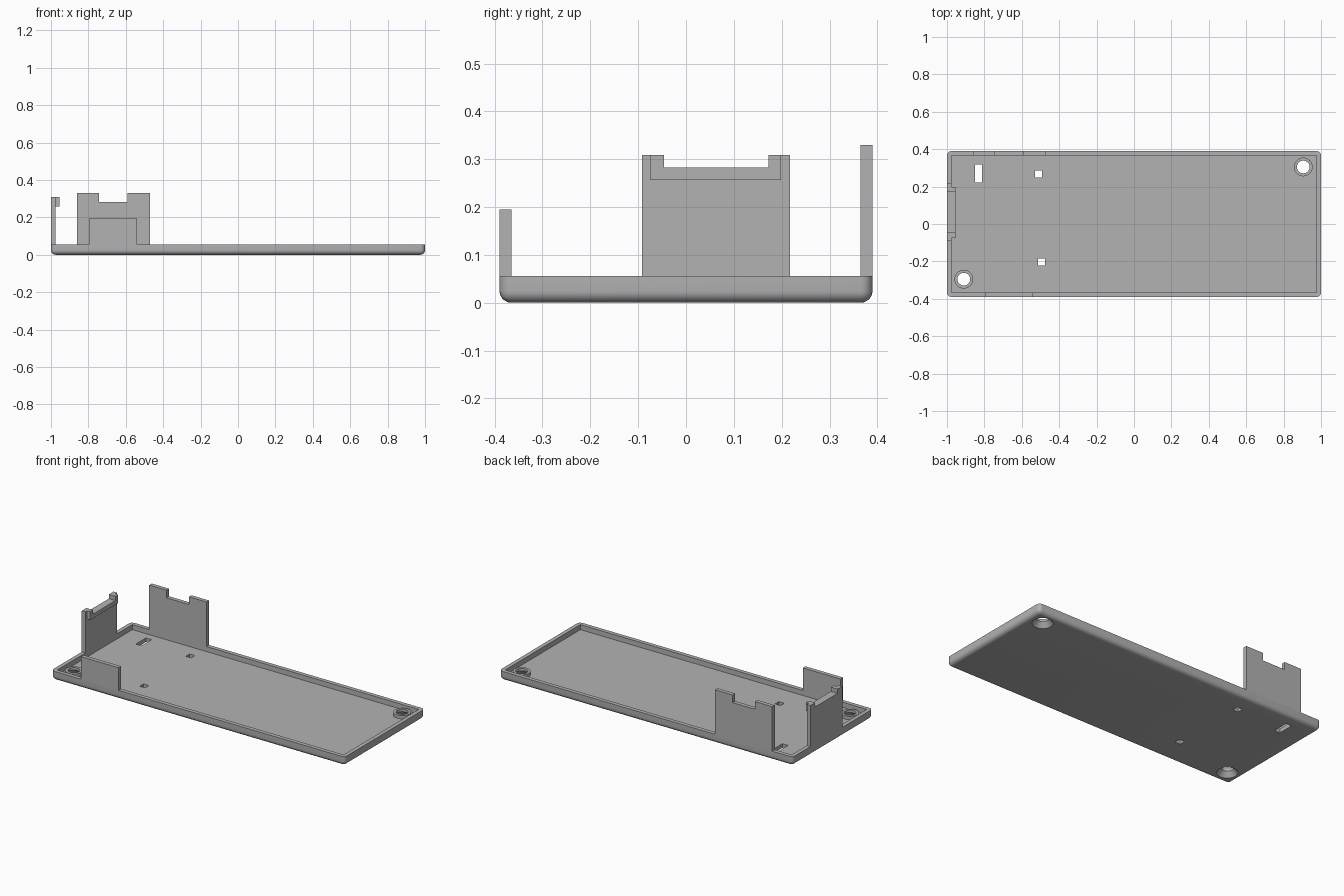
import bpy, bmesh
from math import radians
from mathutils import Matrix

if "Cube" in bpy.data.objects:
    bpy.data.objects.remove(bpy.data.objects["Cube"])

grey = bpy.data.materials.new("plain grey")
grey.use_nodes = True
colour = (0.45, 0.45, 0.45, 1)
grey.diffuse_color = colour
grey.node_tree.nodes["Principled BSDF"].inputs["Base Color"].default_value = colour

HALF_X, HALF_Y, RIM, WALL, FLOOR = 1.0, 0.39, 0.056, 0.025, 0.025


def finish(bm, name):
    bmesh.ops.recalc_face_normals(bm, faces=bm.faces)
    mesh = bpy.data.meshes.new(name)
    bm.to_mesh(mesh)
    bm.free()
    mesh.materials.append(grey)
    obj = bpy.data.objects.new(name, mesh)
    bpy.context.collection.objects.link(obj)
    return obj


def box(name, lo, hi, rounding=0):
    bm = bmesh.new()
    bmesh.ops.create_cube(bm, size=1)
    for v in bm.verts:
        v.co = [(a + b) / 2 + c * (b - a) for a, b, c in zip(lo, hi, v.co)]
    if rounding:
        # round every edge except the top rim
        edges = [e for e in bm.edges if min(v.co.z for v in e.verts) < hi[2] - 0.001]
        bmesh.ops.bevel(bm, geom=edges, offset=rounding, segments=6,
                        profile=0.5, affect='EDGES')
    return finish(bm, name)


def cone(name, x, y, z0, z1, r0, r1):
    bm = bmesh.new()
    bmesh.ops.create_cone(bm, cap_ends=True, segments=48, radius1=r0, radius2=r1,
                          depth=z1 - z0,
                          matrix=Matrix.Translation((x, y, (z0 + z1) / 2)))
    return finish(bm, name)


def panel(name, outline, axis, start, depth):
    """Upright plate: outline of (across, z) points, extruded along axis."""
    bm = bmesh.new()
    place = (lambda u, z: (start, u, z)) if axis == 'x' else (lambda u, z: (u, start, z))
    face = bm.faces.new([bm.verts.new(place(u, z)) for u, z in outline])
    side = bmesh.ops.extrude_face_region(bm, geom=[face])
    verts = [g for g in side["geom"] if isinstance(g, bmesh.types.BMVert)]
    bmesh.ops.translate(bm, verts=verts,
                        vec=(depth, 0, 0) if axis == 'x' else (0, depth, 0))
    return finish(bm, name)


def notched(a, b, base, top, n0, n1, notch):
    return [(a, base), (b, base), (b, top), (n1, top), (n1, notch),
            (n0, notch), (n0, top), (a, top)]


def combine(target, tool, operation):
    tool.hide_render = True
    mod = target.modifiers.new(operation, 'BOOLEAN')
    mod.operation, mod.solver, mod.object = operation, 'EXACT', tool
    bpy.context.view_layer.objects.active = target
    bpy.ops.object.modifier_apply(modifier=mod.name)
    bpy.data.objects.remove(tool)


# Tray with rounded underside and a hollow top
tray = box("tray", (-HALF_X, -HALF_Y, 0), (HALF_X, HALF_Y, RIM), 0.025)
combine(tray, box("cavity", (WALL - HALF_X, WALL - HALF_Y, FLOOR),
                  (HALF_X - WALL, HALF_Y - WALL, 0.2)), 'DIFFERENCE')

# Screw bosses with countersunk holes in opposite corners
for x, y in ((0.905, 0.305), (-0.91, -0.295)):
    combine(tray, cone("boss", x, y, 0.015, 0.045, 0.05, 0.05), 'UNION')
    combine(tray, cone("countersink", x, y, -0.002, 0.03, 0.06, 0.034), 'DIFFERENCE')
    combine(tray, cone("screw_hole", x, y, -0.1, 0.1, 0.034, 0.034), 'DIFFERENCE')

# Rectangular floor slots
for x, y, w, d in ((-0.831, 0.27, 0.038, 0.098), (-0.511, 0.267, 0.037, 0.037),
                   (-0.495, -0.204, 0.037, 0.037)):
    combine(tray, box("slot", (x - w / 2, y - d / 2, -0.1),
                      (x + w / 2, y + d / 2, 0.1)), 'DIFFERENCE')

# Upright panels on the rim
panel("front_panel", [(-0.797, RIM), (-0.54, RIM), (-0.54, 0.195), (-0.797, 0.195)],
      'y', -HALF_Y, WALL)
panel("back_panel", notched(-0.86, -0.47, RIM, 0.33, -0.743, -0.59, 0.283),
      'y', HALF_Y - WALL, WALL)
panel("end_panel", notched(-0.092, 0.217, RIM, 0.309, -0.046, 0.172, 0.283),
      'x', -HALF_X, WALL)
# Inward lip along the top of the end panel
panel("end_panel_lip", notched(-0.074, 0.199, 0.257, 0.309, -0.046, 0.172, 0.283),
      'x', WALL - HALF_X, 0.02)

# Smooth the rounded edges while keeping corners crisp
bpy.ops.object.select_all(action='DESELECT')
tray.select_set(True)
bpy.context.view_layer.objects.active = tray
bpy.ops.object.shade_smooth_by_angle(angle=radians(30))
